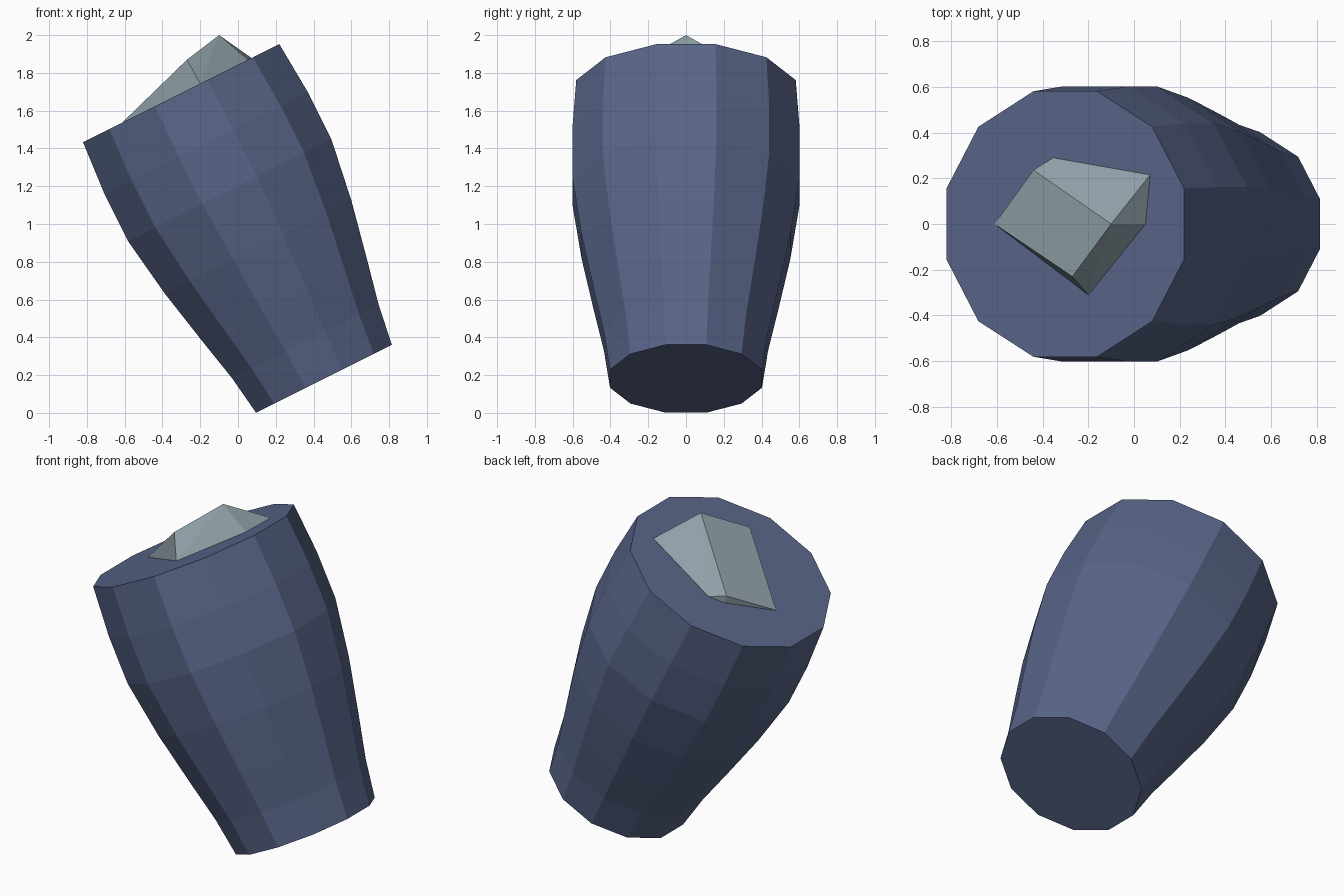
import bpy, bmesh, math
from mathutils import Matrix, Vector

if "Cube" in bpy.data.objects:
    bpy.data.objects.remove(bpy.data.objects["Cube"])


def material(name, rgb):
    m = bpy.data.materials.new(name)
    m.diffuse_color = (*rgb, 1)
    m.use_nodes = True
    m.node_tree.nodes["Principled BSDF"].inputs["Base Color"].default_value = m.diffuse_color
    return m


def finish(bm, name, mat):
    bmesh.ops.recalc_face_normals(bm, faces=bm.faces)
    me = bpy.data.meshes.new(name)
    bm.to_mesh(me)
    bm.free()
    me.materials.append(mat)
    ob = bpy.data.objects.new(name, me)
    bpy.context.collection.objects.link(ob)
    return ob


slate = material("slate blue", (0.098, 0.130, 0.246))
grey = material("pale grey green", (0.275, 0.352, 0.386))

# Leaning frame: local z runs up the body axis
tilt = Matrix.Rotation(math.atan2(-0.755, 1.51), 4, 'Y')
frame = Matrix.Translation((0.455, 0, 0.181)) @ tilt
axis = (tilt @ Vector((0, 0, 1))).normalized()

# Twelve-sided bulging body: (height along axis, distance to flat side)
PROFILE = [(0, 0.402), (0.22, 0.434), (0.47, 0.488), (0.78, 0.552),
           (1.115, 0.602), (1.395, 0.602), (1.69, 0.581)]
SIDES = 12
bm = bmesh.new()
rings = []
for h, flat in PROFILE:
    r = flat / math.cos(math.pi / SIDES)
    angles = [(i + 0.5) * 2 * math.pi / SIDES for i in range(SIDES)]
    rings.append([bm.verts.new(frame @ Vector((r * math.cos(a), r * math.sin(a), h)))
                  for a in angles])
for low, high in zip(rings, rings[1:]):
    for i in range(SIDES):
        j = (i + 1) % SIDES
        bm.faces.new((low[i], low[j], high[j], high[i]))
bm.faces.new(rings[0])
bm.faces.new(rings[-1])
finish(bm, "body", slate)

# Faceted stone set into the top: base outline on the slanted cap, plus raised corners
outline = [(-0.61, 0), (-0.43, 0.24), (-0.355, 0.29), (0.07, 0.215), (0.05, 0), (-0.20, -0.31)]
raised = [(-0.10, 0, 2.0), (-0.27, -0.23, 1.87), (-0.44, 0.236, 1.672)]
bm = bmesh.new()
for x, y in outline:
    p = Vector((x, y, 1.695 + 0.5 * (x + 0.30)))
    bm.verts.new(p)
    bm.verts.new(p - axis * 0.04)
for p in raised:
    bm.verts.new(p)
hull = bmesh.ops.convex_hull(bm, input=bm.verts)
bmesh.ops.delete(bm, geom=[v for v in bm.verts if not v.link_faces], context='VERTS')
bmesh.ops.dissolve_limit(bm, angle_limit=math.radians(4), verts=bm.verts, edges=bm.edges)
finish(bm, "stone", grey)
